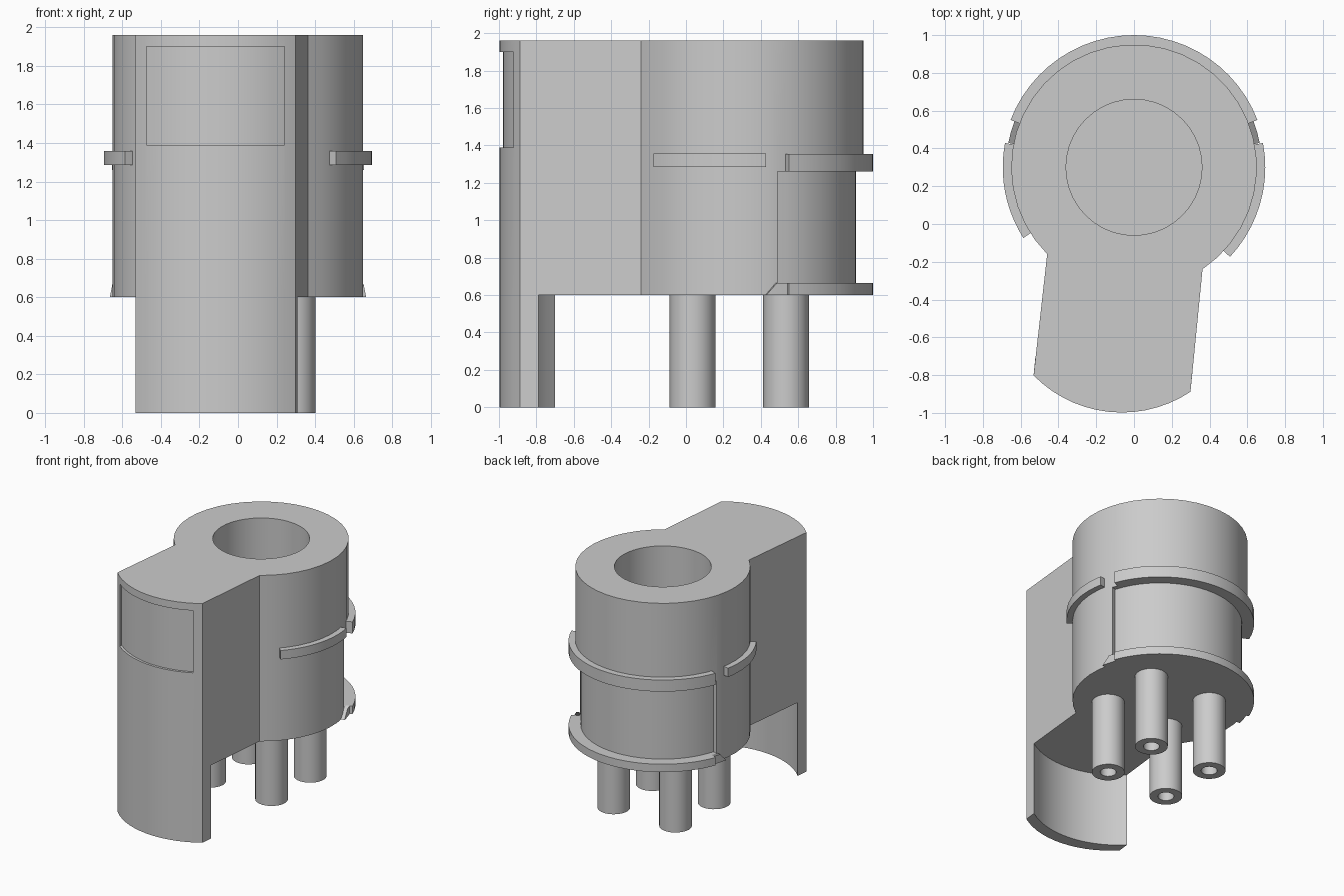
import bpy, bmesh
from math import sin, cos, atan2, radians, degrees

if "Cube" in bpy.data.objects:
    bpy.data.objects.remove(bpy.data.objects["Cube"])

HUB = (0.0, 0.3)          # centre of the round housing
ARM = (-0.064, -0.343)    # centre of the arm's curved front
ARM_R = 0.655
INSET = (0.01, 0.10)      # skirt thickness along the arm


def arc(c, r, a0, a1, n):
    return [(c[0] + r * cos(radians(a0 + (a1 - a0) * i / n)),
             c[1] + r * sin(radians(a0 + (a1 - a0) * i / n))) for i in range(n + 1)]


def circle(c, r, n):
    return arc(c, r, 0, 360, n)[:-1]


def prism(name, pts, z0, z1):
    bm = bmesh.new()
    bot = [bm.verts.new((x, y, z0)) for x, y in pts]
    top = [bm.verts.new((x, y, z1)) for x, y in pts]
    n = len(pts)
    bm.faces.new(bot)
    bm.faces.new(top)
    for i in range(n):
        j = (i + 1) % n
        bm.faces.new((bot[i], bot[j], top[j], top[i]))
    bmesh.ops.recalc_face_normals(bm, faces=bm.faces)
    me = bpy.data.meshes.new(name)
    bm.to_mesh(me)
    bm.free()
    ob = bpy.data.objects.new(name, me)
    bpy.context.collection.objects.link(ob)
    return ob


def band(name, r0, r1, a0, a1, z0, z1, n=16):
    return prism(name, arc(HUB, r1, a0, a1, n) + arc(HUB, r0, a1, a0, n), z0, z1)


def cut(ob, cutter):
    m = ob.modifiers.new("cut", 'BOOLEAN')
    m.operation, m.solver, m.object = 'DIFFERENCE', 'EXACT', cutter
    bpy.context.view_layer.objects.active = ob
    bpy.ops.object.modifier_apply(modifier=m.name)
    bpy.data.objects.remove(cutter, do_unlink=True)


def angle_at(c, p):
    return degrees(atan2(p[1] - c[1], p[0] - c[0]))


# Housing: round hub and slightly turned arm share one outline
right, left = (0.30, -0.89), (-0.53, -0.80)
front = arc(ARM, ARM_R, angle_at(ARM, left), angle_at(ARM, right), 14)
hub_arc = arc(HUB, 0.65, angle_at(HUB, (0.36, -0.235)),
              angle_at(HUB, (-0.46, -0.16)) + 360, 32)
body = prism("housing", hub_arc + front, 0.6, 1.96)

# Blind bore, groove around the back, label recess on the front
cut(body, prism("bore_cutter", circle(HUB, 0.36, 40), 1.0, 2.1))
cut(body, band("groove_cutter", 0.61, 0.8, 17, 163, 0.665, 1.26, 24))
floor = [(x, y) for x, y in arc(ARM, ARM_R - 0.02, -129.9, -61.4, 12)]
floor[0] = (-0.475, floor[0][1])
floor[-1] = (0.24, floor[-1][1])
cut(body, prism("recess_cutter", floor + [(0.24, -1.1), (-0.475, -1.1)], 1.39, 1.90))

# Curved skirt hanging below the arm front
inner = [(x + INSET[0], y + INSET[1]) for x, y in reversed(front)]
prism("front_skirt", front + inner, 0, 0.6)

# Collars around the back and side lugs
band("middle_collar", 0.61, 0.70, 21, 159, 1.26, 1.355, 24)
band("bottom_collar", 0.645, 0.70, 21, 159, 0.6, 0.665, 24)
band("right_lug", 0.64, 0.695, -43, 10.7, 1.285, 1.358, 10)
band("left_lug", 0.64, 0.695, 169.3, 212.5, 1.285, 1.358, 10)

# Ramps at the ends of the bottom collar
for name, a0, a1 in (("right_ramp", 11, 21), ("left_ramp", 169, 159)):
    ob = band(name, 0.64, 0.678, a0, a1, 0.6, 0.665, 2)
    for v in ob.data.vertices:
        if v.co.y < 0.44:
            v.co.z = 0.6
    bm = bmesh.new()
    bm.from_mesh(ob.data)
    bmesh.ops.remove_doubles(bm, verts=bm.verts, dist=1e-5)
    bm.to_mesh(ob.data)
    bm.free()

# Four contact pins with drilled tips
for i, (sx, sy) in enumerate(((1, 1), (-1, 1), (-1, -1), (1, -1))):
    c = (0.28 * sx, 0.285 + 0.25 * sy)
    pin = prism(f"pin_{i + 1}", circle(c, 0.122, 24), 0, 0.61)
    cut(pin, prism("pin_hole_cutter", circle(c, 0.06, 20), -0.1, 0.3))

# Smooth curved sides, keep edges sharp
for ob in bpy.context.scene.objects:
    ob.select_set(True)
bpy.context.view_layer.objects.active = body
bpy.ops.object.shade_smooth_by_angle(angle=radians(30))
